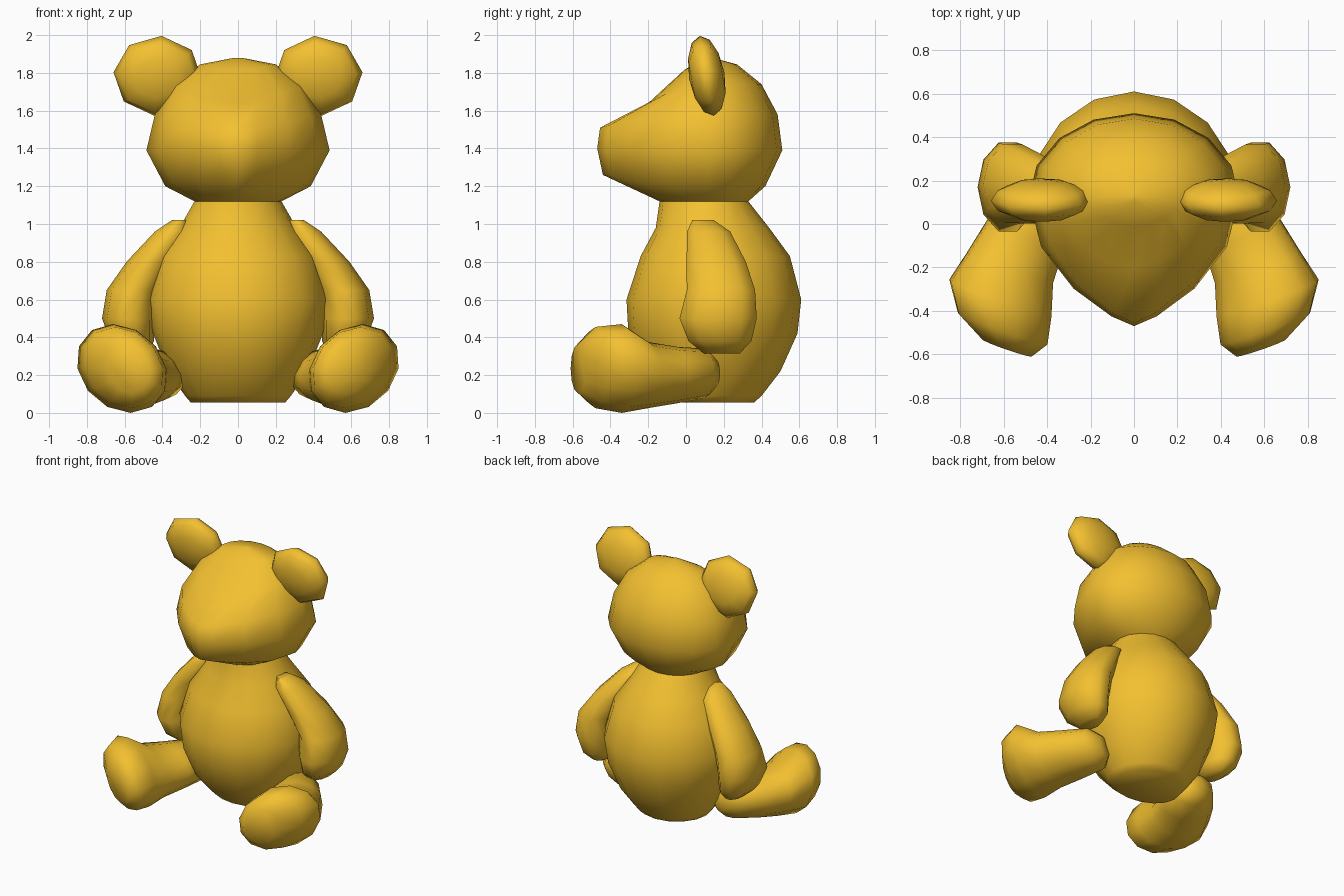
import bpy, bmesh
from math import sin, cos, pi, radians
from mathutils import Vector, Matrix

if "Cube" in bpy.data.objects:
    bpy.data.objects.remove(bpy.data.objects["Cube"])

fur = bpy.data.materials.new("golden_fur")
fur.diffuse_color = (0.9, 0.53, 0.03, 1)
fur.use_nodes = True
fur.node_tree.nodes["Principled BSDF"].inputs["Base Color"].default_value = fur.diffuse_color


def finish(name, bm, mirrored=False):
    bmesh.ops.recalc_face_normals(bm, faces=bm.faces)
    me = bpy.data.meshes.new(name)
    bm.to_mesh(me)
    bm.free()
    me.materials.append(fur)
    ob = bpy.data.objects.new(name, me)
    bpy.context.collection.objects.link(ob)
    if mirrored:
        ob.modifiers.new("mirror", 'MIRROR').use_mirror_merge = False
    bpy.context.view_layer.objects.active = ob
    ob.select_set(True)
    bpy.ops.object.shade_smooth_by_angle(angle=radians(65))
    ob.select_set(False)


def loft(name, rings, mirrored=False):
    bm = bmesh.new()
    loops = [[bm.verts.new(p) for p in r] for r in rings]
    n = len(loops[0])
    for a, b in zip(loops, loops[1:]):
        for i in range(n):
            j = (i + 1) % n
            bm.faces.new((a[i], a[j], b[j], b[i]))
    bm.faces.new(loops[0])
    bm.faces.new(loops[-1])
    finish(name, bm, mirrored)


def oval(c, u, v, n):
    c, u, v = Vector(c), Vector(u), Vector(v)
    return [c + u * cos(2 * pi * i / n) + v * sin(2 * pi * i / n) for i in range(n)]


def trunk_ring(z, w, front, back, dz=0, pinch=1, yc=0.12, n=16):
    # oval slice; the front half can be pinched and tilted to form the snout
    pts = []
    for i in range(n):
        s, c = sin(2 * pi * i / n), cos(2 * pi * i / n)
        if c > 0.01:
            x = w * abs(s) ** pinch * (1 if s > 0 else -1)
            pts.append(Vector((x, yc + (front - yc) * c, z + dz * c * c)))
        else:
            pts.append(Vector((w * s, yc - (back - yc) * c, z)))
    return pts


# torso, neck and head with snout in one skin
loft("body_and_head", [trunk_ring(*r) for r in (
    (0.055, 0.25, -0.06, 0.36), (0.09, 0.28, -0.10, 0.40),
    (0.22, 0.37, -0.22, 0.50), (0.42, 0.45, -0.305, 0.59),
    (0.60, 0.48, -0.315, 0.61), (0.83, 0.415, -0.24, 0.55),
    (0.98, 0.31, -0.16, 0.44), (1.12, 0.23, -0.14, 0.33),
    (1.20, 0.385, -0.44, 0.42, 0.06, 1.6), (1.39, 0.485, -0.47, 0.51, 0.01, 1.6),
    (1.58, 0.44, -0.455, 0.485, -0.07, 1.6), (1.74, 0.35, -0.20, 0.40, -0.10, 1.2),
    (1.845, 0.20, -0.01, 0.27, -0.03), (1.88, 0.02, 0.10, 0.14))])

# ears: flattened low-sided balls
bm = bmesh.new()
bmesh.ops.create_uvsphere(bm, u_segments=8, v_segments=6, radius=1, matrix=(
    Matrix.Translation((0.425, 0.11, 1.785)) @ Matrix.Rotation(radians(10), 4, 'X')
    @ Matrix.Diagonal((0.235, 0.095, 0.215, 1)) @ Matrix.Rotation(radians(90), 4, 'X')
    @ Matrix.Rotation(radians(5), 4, 'Z')))
finish("ears", bm, True)

# arms: x, y, z, half width, half depth
loft("arms", [oval((x, y, z), (rx, 0, 0), (0, ry, 0), 10) for x, y, z, rx, ry in (
    (0.31, 0.09, 1.02, 0.04, 0.06), (0.34, 0.12, 0.96, 0.10, 0.12),
    (0.46, 0.16, 0.80, 0.13, 0.165), (0.555, 0.185, 0.65, 0.14, 0.19),
    (0.58, 0.17, 0.50, 0.14, 0.215), (0.56, 0.18, 0.38, 0.115, 0.175),
    (0.54, 0.19, 0.315, 0.06, 0.10))], True)

# legs and feet: x, y, z, half width, half height
loft("legs", [oval((x, y, z), (0.94 * r, 0.34 * r, 0), (0.2 * h, 0, h), 12)
              for x, y, z, r, h in (
    (0.39, 0.16, 0.21, 0.06, 0.07), (0.42, 0.10, 0.21, 0.15, 0.13),
    (0.50, -0.05, 0.20, 0.19, 0.15), (0.57, -0.20, 0.20, 0.21, 0.175),
    (0.615, -0.34, 0.235, 0.25, 0.235), (0.605, -0.48, 0.24, 0.22, 0.215),
    (0.585, -0.57, 0.235, 0.12, 0.13))], True)
